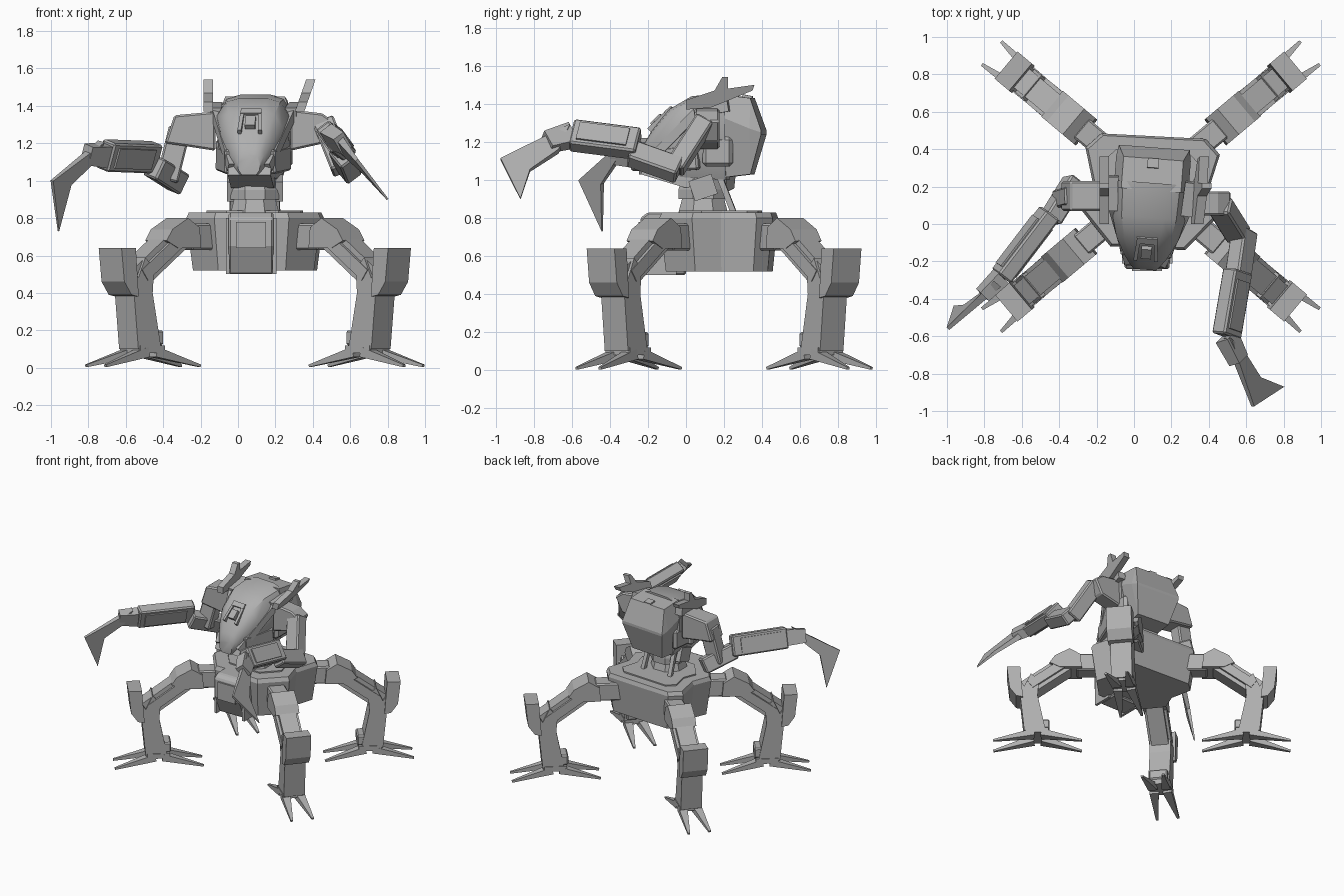
import bpy, bmesh, math
from mathutils import Vector, Matrix

cube = bpy.data.objects.get("Cube")
if cube:
    bpy.data.objects.remove(cube)

metal = bpy.data.materials.new("plain_grey_metal")
metal.use_nodes = True
grey = (0.43, 0.43, 0.43, 1)
metal.diffuse_color = grey
metal.node_tree.nodes["Principled BSDF"].inputs["Base Color"].default_value = grey
identity = Matrix.Identity(4)
sides = (-1, 1)


def loft(name, rings, mat=identity, smooth=0, bevel=0):
    """Skin a list of equal-length rings and cap both ends."""
    bm = bmesh.new()
    rows = [[bm.verts.new(mat @ Vector(point)) for point in ring] for ring in rings]
    count = len(rows[0])
    for lower, upper in zip(rows, rows[1:]):
        for i in range(count):
            j = (i + 1) % count
            bm.faces.new((lower[i], lower[j], upper[j], upper[i]))
    bm.faces.new(rows[0])
    bm.faces.new(rows[-1])
    bmesh.ops.recalc_face_normals(bm, faces=bm.faces)
    mesh = bpy.data.meshes.new(name)
    bm.to_mesh(mesh)
    bm.free()
    mesh.materials.append(metal)
    part = bpy.data.objects.new(name, mesh)
    bpy.context.collection.objects.link(part)
    if bevel:
        modifier = part.modifiers.new("edge", "BEVEL")
        modifier.width, modifier.segments = bevel, 1
    if smooth:
        bpy.ops.object.select_all(action="DESELECT")
        part.select_set(True)
        bpy.context.view_layer.objects.active = part
        bpy.ops.object.shade_smooth_by_angle(angle=math.radians(smooth))


def slab(name, outline, axis, centre, width, mat=identity, lean=0, bevel=0):
    """Extrude a side or front outline along x or y; lean tilts it outward with height."""
    def ring(offset):
        if axis == "x":
            return [(offset + lean * z, y, z) for y, z in outline]
        return [(x, offset, z) for x, z in outline]
    loft(name, [ring(centre + side * width / 2) for side in sides], mat, bevel=bevel)


def beam(name, start, end, width, height, up=(0, 0, 1), taper=1, mat=identity, bevel=0):
    """Box running between two points, optionally tapered."""
    start, end = Vector(start), Vector(end)
    along = (end - start).normalized()
    across = along.cross(Vector(up)).normalized() * width / 2
    top = across.normalized().cross(along) * height / 2
    corners = [-across - top, across - top, across + top, top - across]
    rings = [[point + corner * scale for corner in corners] for point, scale in ((start, 1), (end, taper))]
    loft(name, rings, mat, bevel=bevel)


def place(x, y, degrees):
    return Matrix.Translation((x, y, 0)) @ Matrix.Rotation(math.radians(degrees), 4, "Z")


# Lower hull: a waisted octagon, narrower at the bottom
hull_place = place(0.09, 0.2, -3)
half = [(0.28, 0.27), (0.36, 0.19), (0.31, 0), (0.36, -0.15), (0.2, -0.33)]
plan = half + [(-x, y) for x, y in reversed(half)]


def hull_ring(scale, z):
    return [(x * scale, y * scale, z) for x, y in plan]


loft("hull", [hull_ring(0.9, 0.52), hull_ring(1, 0.8), hull_ring(0.96, 0.83)], hull_place)
loft("hull_deck", [hull_ring(0.7, 0.82), hull_ring(0.7, 0.84)], hull_place)

# Front prow with a panel and side rails
slab("prow", [(-0.2, 0.83), (0, 0.83), (0, 0.5), (-0.17, 0.5), (-0.24, 0.65), (-0.24, 0.8)],
     "x", 0.07, 0.24, bevel=0.01)
beam("prow_panel", (0.07, -0.24, 0.64), (0.07, -0.24, 0.78), 0.16, 0.02, (0, 1, 0))
for side in sides:
    beam("prow_rail", (0.07 + side * 0.125, -0.13, 0.5), (0.07 + side * 0.125, -0.13, 0.8), 0.02, 0.16, (0, 1, 0))

# Legs: the same parts turned to the four corners, x pointing outward
hip_cap = [(0.45, 0.64), (0.46, 0.75), (0.54, 0.8), (0.65, 0.74), (0.69, 0.68), (0.61, 0.64)]
shin = [(0.72, 0.1), (0.88, 0.1), (0.91, 0.4), (0.94, 0.58), (0.88, 0.48), (0.83, 0.59), (0.77, 0.53), (0.78, 0.4)]
knee_pad = [(0.89, 0.38), (0.94, 0.39), (0.99, 0.46), (1.01, 0.64), (0.91, 0.64)]
knee = Vector((0.87, 0, 0.47))
thigh_root = Vector((0.53, 0, 0.72))
for degrees in (40, 140, -140, -40):
    leg = place(0.09, 0.2, degrees)
    beam("hip", (0.22, 0, 0.7), (0.49, 0, 0.7), 0.13, 0.14, mat=leg, bevel=0.01)
    slab("hip_cap", hip_cap, "y", 0, 0.18, leg)
    beam("thigh", thigh_root, knee, 0.13, 0.13, mat=leg)
    slab("shin", shin, "y", 0, 0.16, leg)
    slab("knee_pad", knee_pad, "y", 0, 0.19, leg)
    beam("ankle_block", (0.72, 0, 0.12), (0.72, 0, 0.2), 0.14, 0.06, (1, 0, 0), mat=leg, bevel=0.01)
    beam("foot", (0.7, 0, 0.1), (0.87, 0, 0.1), 0.17, 0.04, mat=leg)
    for side in sides:
        rail = Vector((0, side * 0.07, 0))
        beam("thigh_rail", thigh_root.lerp(knee, 0.2) + rail, thigh_root.lerp(knee, 0.9) + rail, 0.03, 0.07, mat=leg)
        for way in sides:
            beam("toe", (0.78 + way * 0.03, side * 0.05, 0.085), (0.78 + way * 0.33, side * 0.08, 0.01),
                 0.07, 0.055, taper=0.25, mat=leg)

# Waist column with struts
waist_place = place(0.09, 0.09, 0)


def octagon(radius, z):
    return [Matrix.Rotation(math.radians(45 * i + 22.5), 3, "Z") @ Vector((radius, 0, z)) for i in range(8)]


loft("waist_base", [octagon(0.14, 0.83), octagon(0.12, 0.9)], waist_place)
loft("waist_column", [octagon(0.14, 0.9), octagon(0.14, 0.95), octagon(0.11, 1.04)], waist_place)
for side in sides:
    beam("waist_strut", (side * 0.12, 0.16, 0.83), (side * 0.11, 0.07, 1.06), 0.03, 0.03, mat=waist_place)
    beam("waist_side", (side * 0.13, -0.06, 0.94), (side * 0.13, 0.06, 0.98), 0.04, 0.11, mat=waist_place)

# Head hood: swells quickly from the snout, then levels off
head = place(0.085, 0.1, -4.4)


def hood_ring(t):
    swell = 1 - (1 - t) ** 3
    wide = 0.06 + 0.145 * swell
    top, middle, base = 1.14 + 0.32 * swell, 1.1 + 0.26 * swell, 1.03 - 0.03 * t
    right = [(wide * 0.63, base), (wide * 0.95, base + (middle - base) * 0.4), (wide, middle),
             (wide * 0.75, middle + (top - middle) * 0.8), (wide * 0.4, top)]
    outline = right + [(-x, z) for x, z in reversed(right)]
    return [(x, -0.345 + 0.465 * t, z) for x, z in outline]


loft("hood", [hood_ring(t) for t in (0, 0.05, 0.15, 0.35, 0.6, 1)], head, smooth=35)


# Wedge-shaped back of the head
def back_ring(y, *levels):
    right = [(wide, y, z) for wide, z in levels]
    return right + [(-x, y, z) for x, y, z in reversed(right)]


loft("head_back", [back_ring(0.08, (0.13, 1.01), (0.2, 1.34), (0.16, 1.45)),
                   back_ring(0.25, (0.14, 1.03), (0.2, 1.27), (0.16, 1.43)),
                   back_ring(0.31, (0.19, 1.24), (0.19, 1.25), (0.19, 1.26))], head)
beam("back_hatch", (0, 0.2, 1.44), (0, 0.25, 1.43), 0.06, 0.02, mat=head)
slab("jaw", [(-0.33, 1.03), (-0.3, 1.1), (0.05, 1.1), (0.05, 0.97), (-0.1, 0.96)], "x", 0, 0.23, head)

# Brow hatch: a frame around a smaller block
beam("hatch_top", (0, -0.2, 1.35), (0, -0.17, 1.375), 0.11, 0.03, mat=head)
beam("hatch_block", (0, -0.27, 1.28), (0, -0.22, 1.33), 0.055, 0.05, mat=head)

# Cheeks, side guards and forked antlers
antler = [(0, 1.37), (0.13, 1.38), (0.35, 1.47), (0.36, 1.5), (0.22, 1.48),
          (0.22, 1.54), (0.19, 1.54), (0.15, 1.47), (0, 1.42)]
for side in sides:
    beam("hatch_rail", (side * 0.055, -0.29, 1.26), (side * 0.045, -0.18, 1.365), 0.02, 0.03, mat=head)
    beam("cheek_rail", (side * 0.1, -0.31, 1.07), (side * 0.21, -0.02, 1.36), 0.03, 0.05, mat=head)
    beam("cheek_guard", (side * 0.11, -0.27, 1.1), (side * 0.18, -0.02, 1.12), 0.05, 0.13, mat=head, bevel=0.01)
    beam("side_guard", (side * 0.18, 0, 1.15), (side * 0.17, 0.16, 1.15), 0.05, 0.16, mat=head, bevel=0.02)
    beam("antler_mount", (side * 0.2, -0.04, 1.36), (side * 0.21, 0.14, 1.39), 0.06, 0.06, mat=head)
slab("right_antler", antler, "x", -0.16, 0.05)
slab("left_antler", antler, "x", -0.15, 0.05, lean=0.35)

# Shoulder caps
slab("right_shoulder", [(-0.34, 1.35), (-0.12, 1.37), (-0.12, 1.16), (-0.25, 1.18), (-0.39, 1.2)],
     "y", 0.15, 0.16, bevel=0.01)
slab("left_shoulder", [(0.28, 1.38), (0.45, 1.36), (0.52, 1.31), (0.46, 1.2), (0.28, 1.16)],
     "y", 0.11, 0.13, bevel=0.01)


# Arms: upper arm, elbow, forearm with armour plate, hand
def arm(side, shoulder, elbow, forearm, wrist, knuckle, up):
    shoulder, elbow, forearm, wrist = map(Vector, (shoulder, elbow, forearm, wrist))
    beam(side + "_upper_arm", shoulder, elbow, 0.12, 0.1, (0, 1, 0), bevel=0.01)
    inner = forearm + (forearm - wrist).normalized() * 0.22
    inner.z = elbow.z - 0.01
    beam(side + "_elbow", inner, forearm - Vector((0, 0.04, 0.05)), 0.1, 0.12, up, bevel=0.01)
    beam(side + "_forearm", forearm, wrist, 0.09, 0.16, up, bevel=0.01)
    beam(side + "_forearm_plate", forearm.lerp(wrist, 0.15), forearm.lerp(wrist, 0.9), 0.11, 0.11, up)
    beam(side + "_hand", wrist, knuckle, 0.08, 0.12, up, taper=0.85)


arm("left", (0.46, 0.1, 1.31), (0.56, -0.06, 1.06), (0.555, -0.25, 1.19), (0.495, -0.6, 1.235),
    (0.56, -0.73, 1.2), (-0.6, 0, 0.8))
arm("right", (-0.31, 0.15, 1.28), (-0.38, 0.13, 1), (-0.45, 0.06, 1.125), (-0.71, -0.28, 1.135),
    (-0.81, -0.38, 1.14), (0.25, -0.2, 1))


# Hooked claws: a thick root thinning to the tip
def claw(name, *outline):
    points = [Vector(point) for point in outline]
    normal = (points[1] - points[0]).cross(points[2] - points[1]).normalized()
    reach = (points[2] - points[0]).length
    offsets = [normal * (0.005 + 0.02 * (1 - (p - points[0]).length / reach)) for p in points]
    loft(name, [[p + offset * way for p, offset in zip(points, offsets)] for way in sides])


claw("left_claw", (0.5, -0.61, 1.28), (0.635, -0.975, 1.11), (0.8, -0.87, 0.9), (0.67, -0.82, 1.05), (0.57, -0.67, 1.15))
claw("right_claw", (-0.73, -0.32, 1.21), (-0.995, -0.56, 1), (-0.96, -0.44, 0.73), (-0.9, -0.44, 0.98), (-0.78, -0.36, 1.1))
